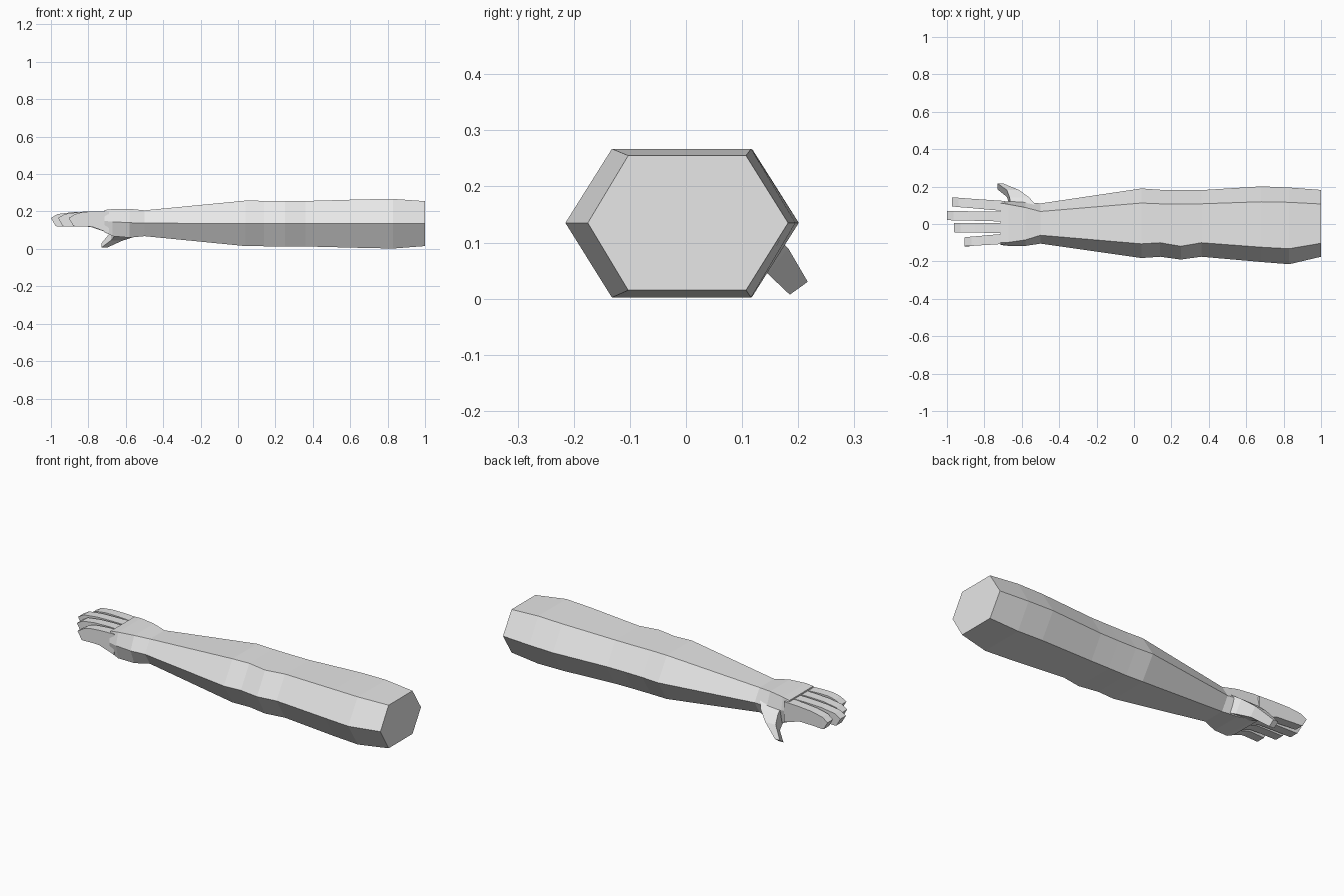
import bpy, bmesh
from mathutils import Vector

skin = bpy.data.materials.new("plain grey")
skin.diffuse_color = (0.8, 0.8, 0.8, 1)


def loft(name, rings):
    """Join equal-sized rings of points into a closed, flat-shaded body."""
    bm = bmesh.new()
    loops = [[bm.verts.new(p) for p in ring] for ring in rings]
    n = len(loops[0])
    for a, b in zip(loops, loops[1:]):
        for i in range(n):
            j = (i + 1) % n
            bm.faces.new((a[i], a[j], b[j], b[i]))
    bm.faces.new(loops[0])
    bm.faces.new(loops[-1])
    bmesh.ops.recalc_face_normals(bm, faces=bm.faces)
    mesh = bpy.data.meshes.new(name)
    bm.to_mesh(mesh)
    bm.free()
    mesh.materials.append(skin)
    obj = bpy.data.objects.new(name, mesh)
    bpy.context.collection.objects.link(obj)
    return obj


# Arm and palm: x, front side y, front ridge y, back ridge y, back side y, bottom, middle, top
arm = [
    (1.00, -.175, -.103, .107, .182, .015, .135, .255),
    (0.83, -.215, -.132, .116, .195, .002, .135, .267),
    (0.68, -.203, -.124, .119, .201, .005, .135, .265),
    (0.36, -.175, -.100, .108, .181, .013, .135, .256),
    (0.25, -.190, -.119, .108, .181, .014, .135, .256),
    (0.14, -.175, -.100, .108, .183, .014, .135, .257),
    (0.04, -.182, -.106, .112, .190, .015, .135, .258),
    (-.50, -.105, -.060, .067, .110, .068, .138, .206),
    (-.58, -.117, -.085, .088, .118, .060, .140, .214),
    (-.67, -.117, -.098, .105, .120, .068, .145, .213),
    (-.715, -.112, -.100, .112, .122, .090, .150, .208),
]
loft("arm_and_palm", [
    [(x, yf, m), (x, rf, t), (x, rb, t), (x, yb, m), (x, rb, b), (x, rf, b)]
    for x, yf, rf, rb, yb, b, m, t in arm])

# Fingers: name, base y, tip y, first joint x, second joint x, tip x
fingers = [
    ("index_finger", .096, .118, -.79, -.87, -.972),
    ("middle_finger", .040, .045, -.78, -.88, -1.0),
    ("ring_finger", -.022, -.020, -.77, -.85, -.962),
    ("little_finger", -.079, -.095, -.78, -.83, -.905),
]
for name, y0, y1, j1, j2, tip in fingers:
    rings = []
    # top x, bottom x, bottom z, top z, half width
    for xt, xb, zb, zt, w in [(-.69, -.69, .085, .200, .027),
                              (j1, j1, .118, .200, .026),
                              (j2, j2, .120, .197, .025),
                              (tip + .035, tip + .035, .120, .186, .025),
                              (tip, tip + .025, .122, .165, .024)]:
        y = y0 + (y1 - y0) * (xt + .69) / (tip + .69)
        rings.append([(xb, y - w, zb), (xb, y + w, zb), (xt, y + w, zt), (xt, y - w, zt)])
    loft(name, rings)

# Thumb: x range, then (y, z) of its lower and upper edges
thumb = [
    (-.66, -.52, (.060, .075), (.095, .160)),
    (-.665, -.56, (.100, .062), (.142, .128)),
    (-.68, -.615, (.145, .045), (.182, .090)),
    (-.73, -.700, (.185, .007), (.217, .030)),
]
loft("thumb", [
    [Vector((x0, *lo)), Vector((x1, *lo)), Vector((x1, *hi)), Vector((x0, *hi))]
    for x0, x1, lo, hi in thumb])
